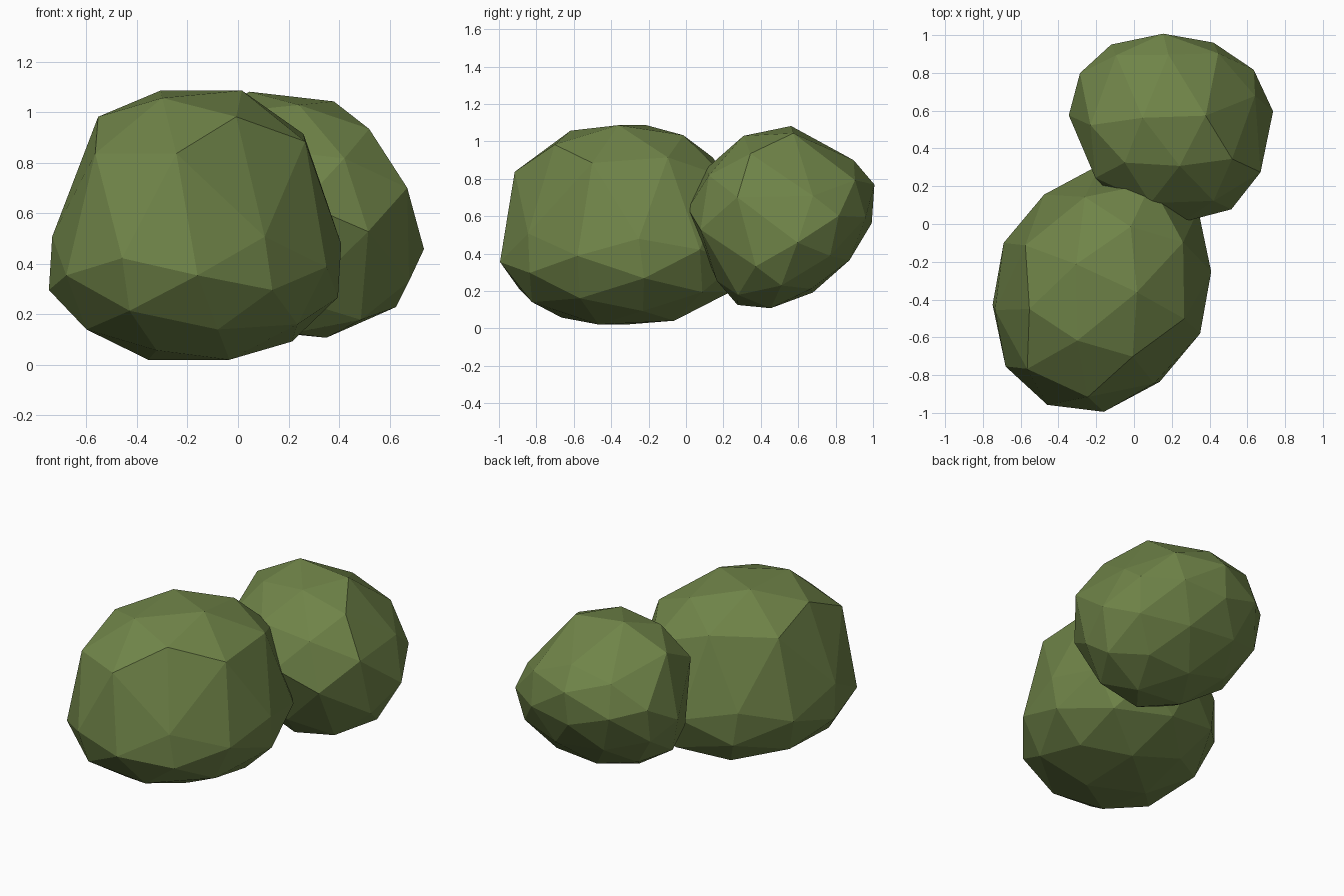
import bpy, bmesh, math
from mathutils import Matrix, Vector

if "Cube" in bpy.data.objects:
    bpy.data.objects.remove(bpy.data.objects["Cube"])

leaf = bpy.data.materials.new("leaf_green")
leaf.diffuse_color = (0.16, 0.23, 0.065, 1)
leaf.use_nodes = True
leaf.node_tree.nodes["Principled BSDF"].inputs["Base Color"].default_value = leaf.diffuse_color

# turn the icosphere so an edge midpoint points straight up
EDGE_UP = Matrix.Rotation(math.pi / 2, 4, 'Z') @ Matrix.Rotation(math.radians(31.717), 4, 'Y')


def bush(name, center, x_axis, y_axis, z_axis):
    """Low-poly ball with a squashed lower part, placed by three scaled axes."""
    bm = bmesh.new()
    bmesh.ops.create_icosphere(bm, subdivisions=2, radius=1, matrix=EDGE_UP)
    place = Matrix((x_axis, y_axis, z_axis)).transposed()
    for v in bm.verts:
        if v.co.z < 0.4:
            v.co.z = 0.695 * v.co.z - 0.305
        v.co = Vector(center) + place @ v.co
    bmesh.ops.recalc_face_normals(bm, faces=bm.faces)
    me = bpy.data.meshes.new(name)
    bm.to_mesh(me)
    bm.free()
    me.materials.append(leaf)
    bpy.context.collection.objects.link(bpy.data.objects.new(name, me))


# large upright bush at the front
bush("large_bush", (-0.17, -0.34, 0.558),
     (0.52, -0.24, 0), (0.29, 0.62, 0), (0, 0, 0.558))
# smaller tilted bush at the back
bush("small_bush", (0.198, 0.49, 0.613),
     (0.25, 0.318, 0.28), (-0.483, 0.194, 0.202), (0.008, -0.314, 0.33))
